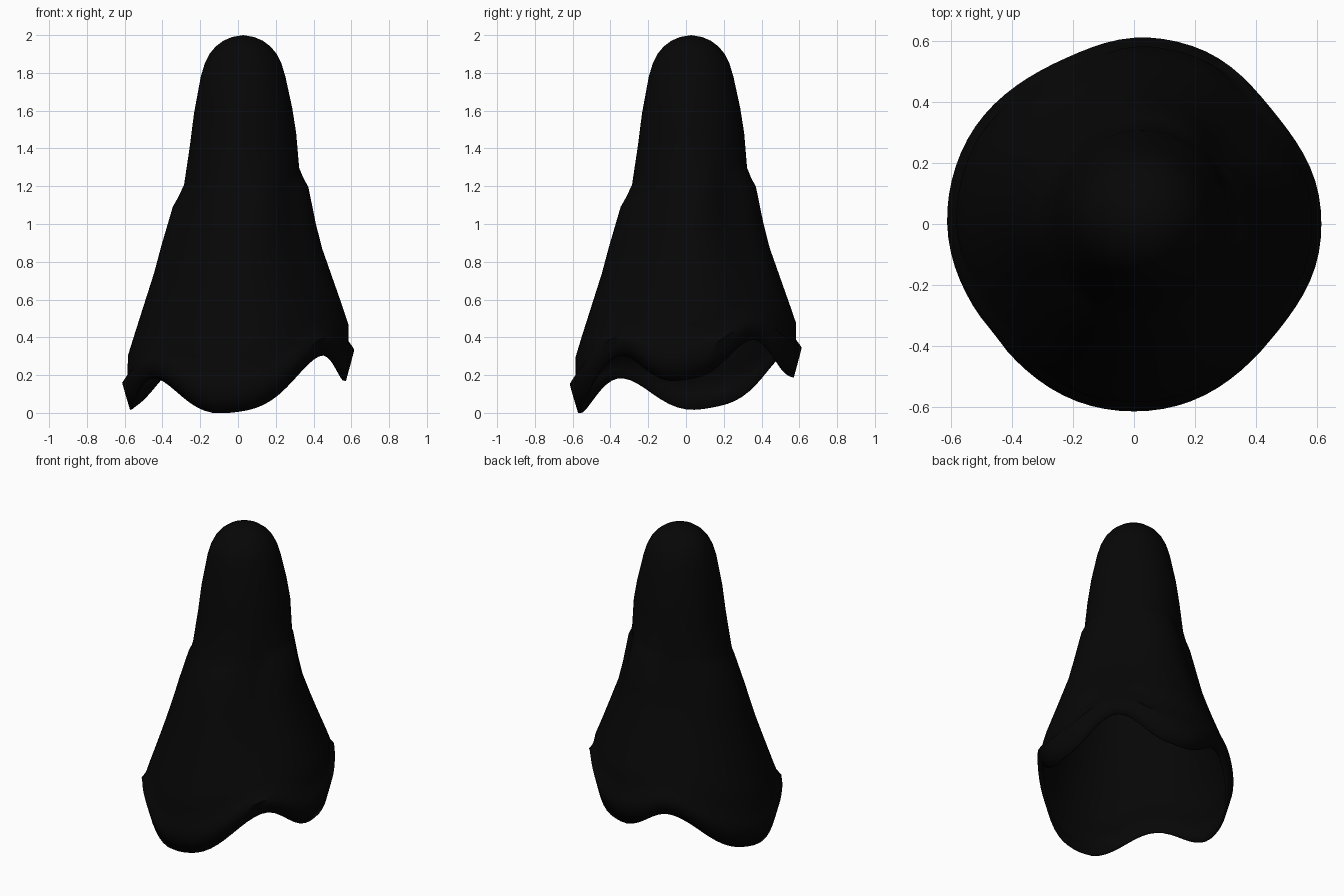
import bpy, bmesh
from math import sin, cos, pi, radians, tau

if "Cube" in bpy.data.objects:
    bpy.data.objects.remove(bpy.data.objects["Cube"])

N = 80
DENTS = [-142, -39, 39, 115, 218]          # angles where the hem is lifted
LIFT = [0.21, 0.20, 0.18, 0.17, 0.21]
# cone outline: height, radius
CONE = [(0.385, 0.585), (0.82, 0.44), (1.14, 0.36), (1.19, 0.332), (1.25, 0.305),
        (1.45, 0.281), (1.6, 0.26), (1.78, 0.224), (1.85, 0.203), (1.9, 0.178),
        (1.94, 0.145), (1.97, 0.105), (1.99, 0.058)]


def interpolate(table, z):
    if z <= table[0][0]:
        return table[0][1]
    for (z0, r0), (z1, r1) in zip(table, table[1:]):
        if z <= z1:
            return r0 + (r1 - r0) * (z - z0) / (z1 - z0)
    return table[-1][1]


# how deeply the folds cut into the cone at each height
FOLD = [(0.4, 0.025), (0.75, 0.07), (1.14, 0.11), (1.19, 0.07), (1.26, 0.0)]


def radius(z, w):
    return interpolate(CONE, z) * (1 - w * interpolate(FOLD, z))


def hem(deg):
    """Lift of the hem and strength of the fold at an angle."""
    if deg < DENTS[0]:
        deg += 360
    for i in range(4):
        a, b = DENTS[i], DENTS[i + 1]
        if a <= deg <= b:
            u = (deg - a) / (b - a)
            w = (0.5 + 0.5 * cos(tau * u)) ** 1.5
            lift = LIFT[i] if u < 0.5 else LIFT[i + 1]
            return lift * w, w
    return 0, 0


def point(deg, z, r):
    """Place a point, leaning the shape towards back right."""
    a = radians(deg)
    fade = min(1, max(0, (1.75 - z) / 0.4))
    shift = 0.027 * min(1, max(0, (z - 0.9) / 0.5))
    x, y = r * cos(a), r * sin(a)
    return (x + shift, y + shift, max(0, z + 0.148 * fade * (x + y)))


bm = bmesh.new()
rows = []
angles = [-180 + 360 * i / N for i in range(N)]

# wavy hem band, then a short upright step under the cone
for off, extra in [(0, -0.012), (0.08, 0.011), (0.15, 0.03), (0.19, 0), (0.29, 0)]:
    row = []
    for d in angles:
        lift, w = hem(d)
        z = 0.09 + lift + off * (1 - 0.35 * w)
        row.append(bm.verts.new(point(d, z, radius(z, w) + extra * (1 - 0.4 * w))))
    rows.append(row)

# cone, easing out of the wave into flat rings
for t in (0.15, 0.35, 0.6, 0.8):
    row = []
    for d in angles:
        lift, w = hem(d)
        z0 = 0.38 + lift
        z = z0 + (1.08 - z0) * t
        row.append(bm.verts.new(point(d, z, radius(z, w))))
    rows.append(row)

# upper cone and rounded tip
for z, r in CONE[2:]:
    rows.append([bm.verts.new(point(d, z, radius(z, hem(d)[1]))) for d in angles])
tip = bm.verts.new((0.027, 0.027, 2.0))

for a, b in zip(rows, rows[1:]):
    for i in range(N):
        j = (i + 1) % N
        bm.faces.new((a[i], a[j], b[j], b[i]))
for i in range(N):
    bm.faces.new((rows[-1][i], rows[-1][(i + 1) % N], tip))

mesh = bpy.data.meshes.new("draped_cloak")
bm.to_mesh(mesh)
bm.free()
cloak = bpy.data.objects.new("draped_cloak", mesh)
bpy.context.collection.objects.link(cloak)

# thin open shell
shell = cloak.modifiers.new("thickness", 'SOLIDIFY')
shell.thickness = 0.012
shell.offset = -1

black = bpy.data.materials.new("black_cloth")
black.diffuse_color = (0.002, 0.002, 0.002, 1)
black.use_nodes = True
black.node_tree.nodes["Principled BSDF"].inputs["Base Color"].default_value = black.diffuse_color
mesh.materials.append(black)

bpy.context.view_layer.objects.active = cloak
cloak.select_set(True)
bpy.ops.object.shade_smooth_by_angle(angle=radians(60))
